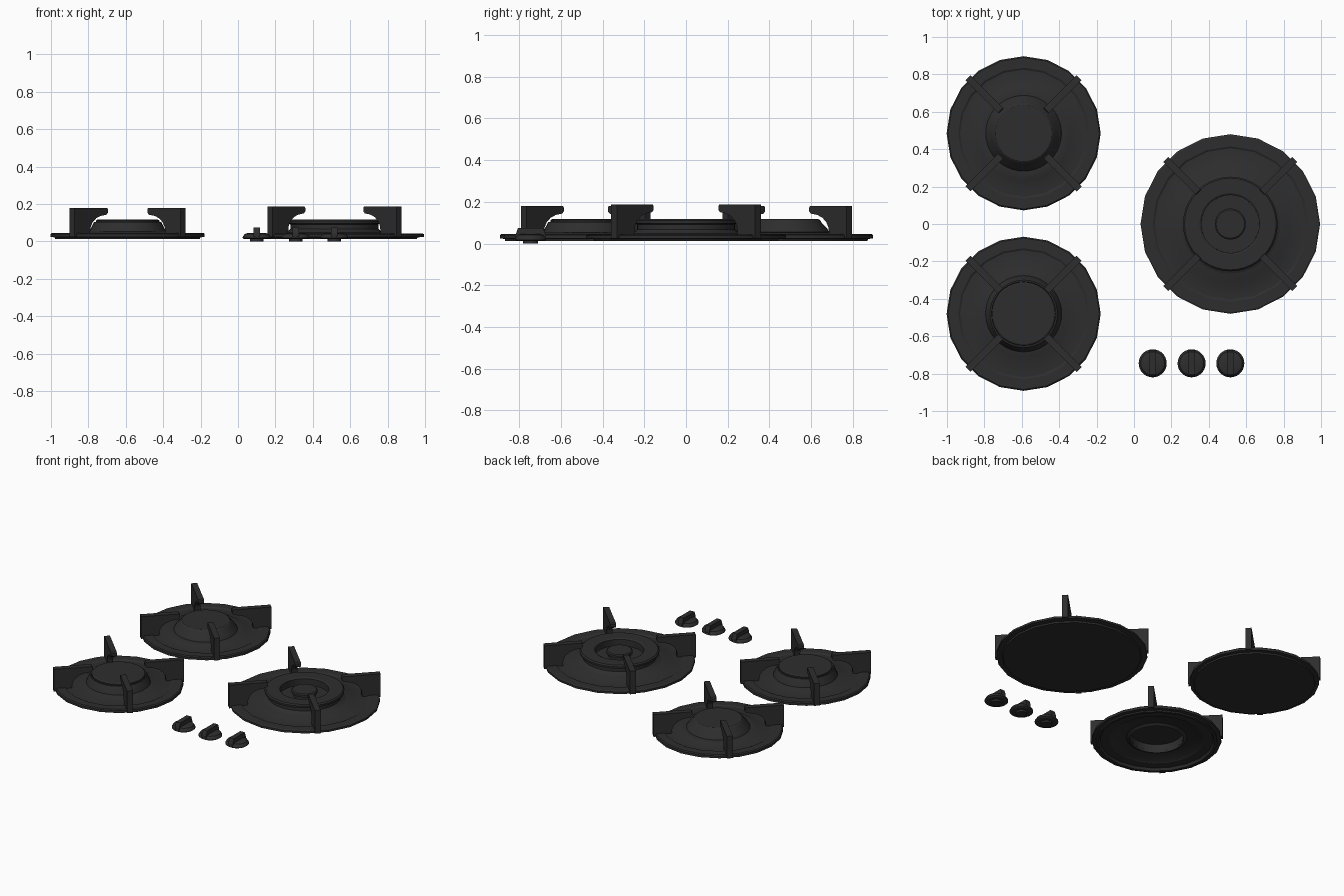
import bpy, bmesh, math
from mathutils import Matrix, Vector

if "Cube" in bpy.data.objects:
    bpy.data.objects.remove(bpy.data.objects["Cube"])

mat = bpy.data.materials.new("matte black iron")
mat.diffuse_color = (0.027, 0.027, 0.027, 1)
mat.use_nodes = True
mat.node_tree.nodes["Principled BSDF"].inputs["Base Color"].default_value = mat.diffuse_color


def finish(name, bm, loc, rot=0.0, smooth=True):
    bmesh.ops.remove_doubles(bm, verts=bm.verts, dist=1e-5)
    bmesh.ops.recalc_face_normals(bm, faces=bm.faces)
    me = bpy.data.meshes.new(name)
    bm.to_mesh(me)
    bm.free()
    me.materials.append(mat)
    ob = bpy.data.objects.new(name, me)
    ob.location = loc
    ob.rotation_euler.z = rot
    bpy.context.collection.objects.link(ob)
    if smooth:
        bpy.context.view_layer.objects.active = ob
        bpy.ops.object.select_all(action='DESELECT')
        ob.select_set(True)
        bpy.ops.object.shade_smooth_by_angle(angle=math.radians(30))
    return ob


def lathe(name, profile, loc, sides, closed=False):
    """Turn an (r, z) profile around the z axis."""
    bm = bmesh.new()
    vs = [bm.verts.new((r, 0, z)) for r, z in profile]
    es = [bm.edges.new(p) for p in zip(vs, vs[1:])]
    if closed:
        es.append(bm.edges.new((vs[-1], vs[0])))
    bmesh.ops.spin(bm, geom=vs + es, cent=(0, 0, 0), axis=(0, 0, 1),
                   angle=2 * math.pi, steps=sides, use_duplicate=False)
    return finish(name, bm, loc)


def slab(name, profile, width, loc, rot):
    """Extrude an (x, z) profile to a given width along y."""
    bm = bmesh.new()
    f = bm.faces.new([bm.verts.new((x, -width / 2, z)) for x, z in profile])
    ext = bmesh.ops.extrude_face_region(bm, geom=[f])
    bmesh.ops.translate(bm, vec=(0, width, 0),
                        verts=[v for v in ext["geom"] if isinstance(v, bmesh.types.BMVert)])
    return finish(name, bm, loc, rot, smooth=False)


def pan_supports(name, loc, outer, tip, foot, top):
    """Four diagonal hooked arms around a burner."""
    d = foot - tip
    arm = [(outer, 0.025), (outer, top), (tip + 0.006, top), (tip, top - 0.008),
           (tip, top - 0.026), (tip + 0.012, top - 0.037),
           (tip + d * 0.40, top - 0.043), (tip + d * 0.65, top - 0.056),
           (tip + d * 0.85, top - 0.078), (tip + d * 0.96, top - 0.105), (foot, 0.03)]
    for i in range(4):
        slab(f"{name}_arm_{i + 1}", arm, 0.038, loc, math.radians(45 + 90 * i))


BACK, FRONT, LARGE = (-0.59, 0.485, 0), (-0.59, -0.48, 0), (0.515, 0.0, 0)

# back left burner: closed plate, raised collar and flat cap
lathe("back_plate", [(0, .012), (.385, .012), (.388, .022), (.412, .024), (.412, .040),
                     (.405, .046), (.35, .046), (.34, .040), (.27, .042), (.25, .052),
                     (.21, .054), (0, .054)], BACK, 20)
lathe("back_burner", [(.205, .05), (.19, .075), (.165, .10), (.158, .112), (.15, .117),
                      (0, .117)], BACK, 40)
pan_supports("back_support", BACK, 0.42, 0.168, 0.305, 0.18)

# front left burner: open underneath, with a loose cap
lathe("front_plate", [(.17, .045), (.29, .034), (.30, .028), (.36, .028), (.37, .012),
                      (.388, .012), (.388, .022), (.412, .024), (.412, .040), (.405, .046),
                      (.35, .046), (.34, .040), (.25, .042), (.23, .052), (.17, .054)],
      FRONT, 20, closed=True)
lathe("front_burner", [(.17, .03), (.205, .05), (.195, .075), (.18, .103), (.172, .103),
                       (.165, .09)], FRONT, 40, closed=True)
lathe("front_cap", [(0, .088), (.167, .088), (.170, .112), (.162, .117), (0, .117)], FRONT, 40)
pan_supports("front_support", FRONT, 0.42, 0.168, 0.305, 0.18)

# large right burner: double ring with a central button
lathe("large_plate", [(0, .012), (.44, .012), (.445, .022), (.48, .024), (.48, .038),
                      (.472, .043), (.415, .043), (.405, .037), (.33, .039), (.31, .050),
                      (0, .050)], LARGE, 20)
lathe("large_burner_ring", [(.27, .048), (.245, .058), (.235, .068), (.235, .092), (.252, .096),
                            (.253, .110), (.245, .118), (.165, .118), (.155, .112), (.155, .048)],
      LARGE, 40)
lathe("large_center_button", [(.095, .048), (.07, .065), (.07, .088), (.083, .092),
                              (.083, .106), (.076, .112), (0, .112)], LARGE, 32)
lathe("large_inner_floor", [(.155, .068), (0, .068)], LARGE, 32)
pan_supports("large_support", LARGE, 0.488, 0.238, 0.37, 0.187)

# three control knobs with a raised grip
grip = [(-.072, .02), (-.072, .042), (-.06, .075), (.06, .075), (.072, .042), (.072, .02)]
for i, x in enumerate((0.10, 0.308, 0.515)):
    loc = (x, -0.745, 0)
    lathe(f"knob_{i + 1}_base", [(0, 0), (.036, 0), (.036, .012), (.066, .012), (.075, .018),
                                 (.075, .024), (.064, .04), (.05, .045), (0, .045)], loc, 28)
    slab(f"knob_{i + 1}_grip", grip, 0.034, loc, math.radians(90))
